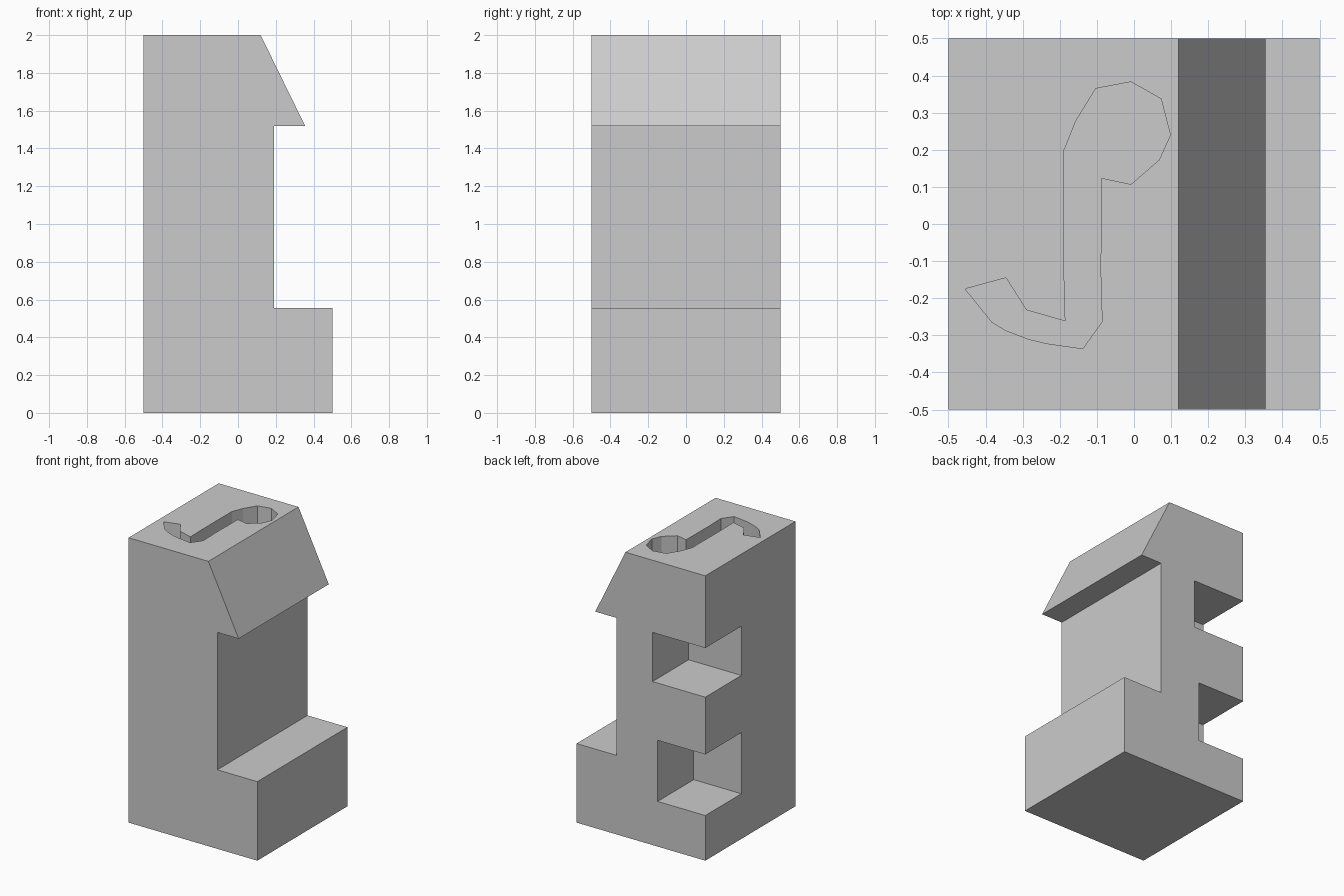
import bpy
import bmesh
from mathutils import Vector

if "Cube" in bpy.data.objects:
    bpy.data.objects.remove(bpy.data.objects["Cube"])


def prism(name, outline, axis, start, end):
    """Extrude a closed 2D outline along y (outline in x, z) or z (outline in x, y)."""
    bm = bmesh.new()
    verts = []
    for a, b in outline:
        verts.append(bm.verts.new((a, start, b) if axis == 'y' else (a, b, start)))
    face = bm.faces.new(verts)
    offset = Vector((0, end - start, 0)) if axis == 'y' else Vector((0, 0, end - start))
    new = bmesh.ops.extrude_face_region(bm, geom=[face])['geom']
    bmesh.ops.translate(bm, vec=offset, verts=[g for g in new if isinstance(g, bmesh.types.BMVert)])
    bmesh.ops.recalc_face_normals(bm, faces=bm.faces)
    mesh = bpy.data.meshes.new(name)
    bm.to_mesh(mesh)
    bm.free()
    obj = bpy.data.objects.new(name, mesh)
    bpy.context.collection.objects.link(obj)
    return obj


def cut(target, cutter):
    """Subtract the cutter from the target, then discard the cutter."""
    cutter.hide_render = True
    mod = target.modifiers.new(cutter.name, 'BOOLEAN')
    mod.operation = 'DIFFERENCE'
    mod.solver = 'EXACT'
    mod.object = cutter
    bpy.context.view_layer.objects.active = target
    bpy.ops.object.modifier_apply(modifier=mod.name)
    bpy.data.objects.remove(cutter, do_unlink=True)


# Block with stepped foot and sloped overhang
body = prism("block_body", [
    (-0.5, 0), (0.5, 0), (0.5, 0.555), (0.19, 0.555),
    (0.19, 1.52), (0.355, 1.52), (0.12, 2), (-0.5, 2)], 'y', -0.5, 0.5)

# Two square notches in the back left edge: inner x, bottom z, top z
for label, x, low, high in (("lower", -0.13, 0.317, 0.746), ("upper", -0.09, 1.148, 1.493)):
    cut(body, prism(label + "_notch",
                    [(-0.7, low), (x, low), (x, high), (-0.7, high)], 'y', 0.1, 0.7))

# Hook-shaped groove sunk into the top
hook = [(-0.455, -0.175), (-0.345, -0.145), (-0.29, -0.232), (-0.185, -0.262),
        (-0.188, -0.15), (-0.188, 0.2), (-0.157, 0.277), (-0.103, 0.365),
        (-0.008, 0.383), (0.073, 0.337), (0.098, 0.24), (0.068, 0.173),
        (-0.008, 0.107), (-0.088, 0.124), (-0.09, -0.13), (-0.086, -0.263),
        (-0.138, -0.336), (-0.235, -0.322), (-0.285, -0.31), (-0.345, -0.287),
        (-0.382, -0.265)]
cut(body, prism("hook_groove", hook, 'z', 1.77, 2.2))
